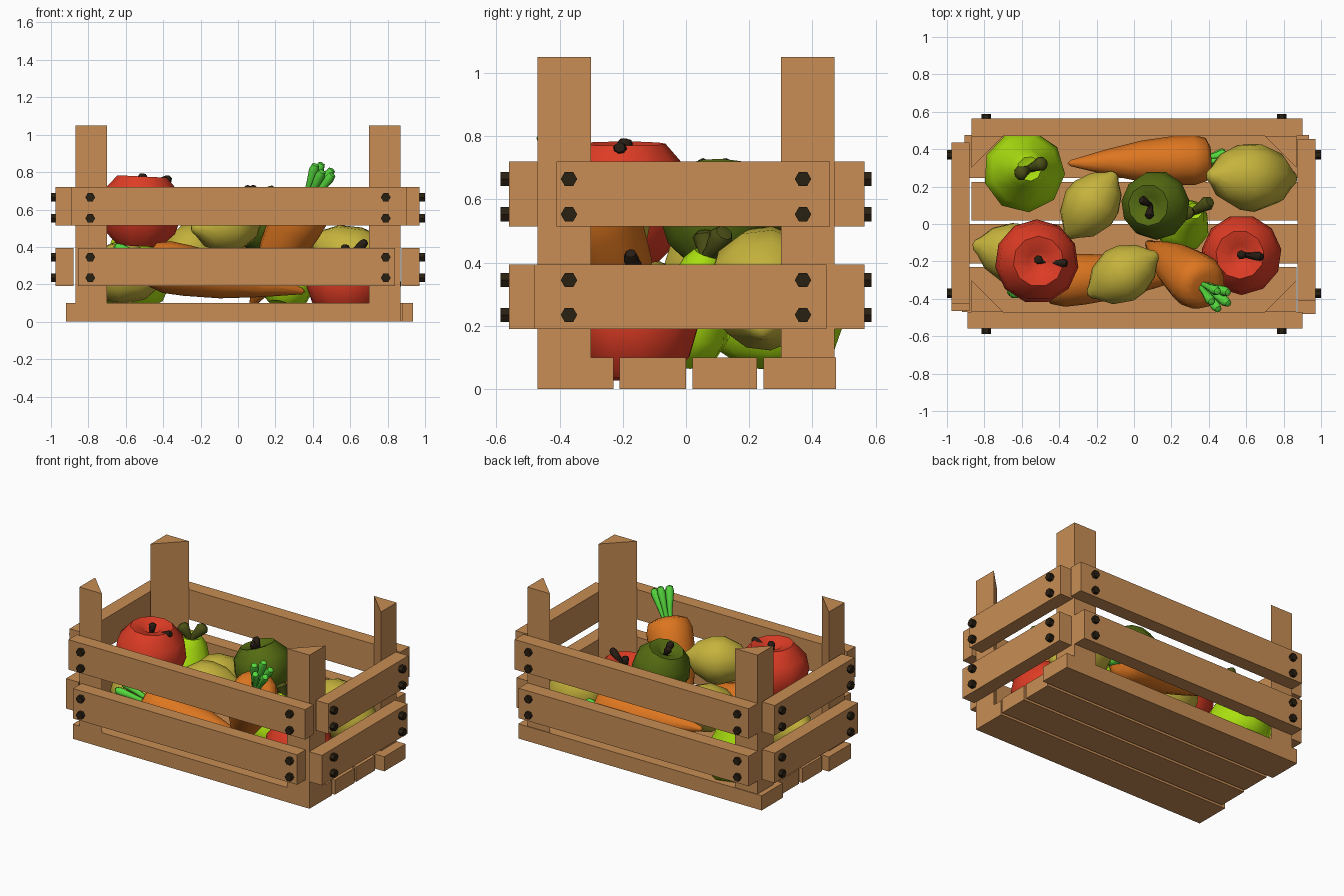
import bpy, bmesh, math
from mathutils import Vector, Matrix

cube = bpy.data.objects.get("Cube")
if cube:
    bpy.data.objects.remove(cube, do_unlink=True)


def material(name, rgb):
    m = bpy.data.materials.new(name)
    m.use_nodes = True
    m.diffuse_color = (*rgb, 1)
    m.node_tree.nodes["Principled BSDF"].inputs["Base Color"].default_value = (*rgb, 1)
    return m


wood = material("wood", (0.58, 0.27, 0.09))
iron = material("dark iron", (0.022, 0.014, 0.006))
red = material("apple red", (0.73, 0.045, 0.018))
green = material("apple green", (0.09, 0.15, 0.006))
lime = material("pear lime", (0.4, 0.74, 0.005))
yellow = material("lemon yellow", (0.56, 0.45, 0.045))
orange = material("carrot orange", (0.72, 0.18, 0.014))
leaf = material("leaf green", (0.09, 0.68, 0.045))
brown = material("stem brown", (0.02, 0.012, 0.007))
olive = material("stem olive", (0.07, 0.08, 0.008))


def finish(name, bm, mat, smooth=0):
    bmesh.ops.recalc_face_normals(bm, faces=bm.faces[:])
    mesh = bpy.data.meshes.new(name)
    bm.to_mesh(mesh)
    bm.free()
    mesh.materials.append(mat)
    ob = bpy.data.objects.new(name, mesh)
    bpy.context.collection.objects.link(ob)
    if smooth:
        bpy.ops.object.select_all(action='DESELECT')
        ob.select_set(True)
        bpy.context.view_layer.objects.active = ob
        bpy.ops.object.shade_smooth_by_angle(angle=math.radians(smooth))
    return ob


def board(name, x, y, z):
    bm = bmesh.new()
    bmesh.ops.create_cube(bm, size=1)
    for v in bm.verts:
        v.co = [r[0] if c < 0 else r[1] for r, c in zip((x, y, z), v.co)]
    return finish(name, bm, wood)


def lathe(name, profile, base, tip, radius, segs, mat, smooth=50):
    """Spin a profile of (radius, position) pairs along the line base to tip."""
    base, tip = Vector(base), Vector(tip)
    axis = tip - base
    bm = bmesh.new()
    pts = [bm.verts.new((r * radius, 0, t * axis.length)) for r, t in profile]
    edges = [bm.edges.new(p) for p in zip(pts, pts[1:])]
    bmesh.ops.spin(bm, geom=pts + edges, cent=(0, 0, 0), axis=(0, 0, 1),
                   angle=math.tau, steps=segs, use_duplicate=False)
    bmesh.ops.remove_doubles(bm, verts=bm.verts[:], dist=0.0005)
    turn = axis.to_track_quat('Z', 'Y').to_matrix().to_4x4()
    bm.transform(Matrix.Translation(base) @ turn)
    return finish(name, bm, mat, smooth)


# Triangular corner posts
for sx in (-1, 1):
    for sy in (-1, 1):
        bm = bmesh.new()
        corner = [(0.87, 0.47), (0.70, 0.47), (0.87, 0.30)]
        face = bm.faces.new([bm.verts.new((sx * x, sy * y, 0)) for x, y in corner])
        top = bmesh.ops.extrude_face_region(bm, geom=[face])["geom"]
        bmesh.ops.translate(bm, vec=(0, 0, 1.05),
                            verts=[g for g in top if isinstance(g, bmesh.types.BMVert)])
        finish("corner_post", bm, wood)

# Floor boards
for x0, x1, y0, y1 in [(-0.92, 0.87, -0.47, -0.23), (-0.88, 0.88, -0.21, 0),
                       (-0.87, 0.88, 0.02, 0.225), (-0.905, 0.935, 0.245, 0.475)]:
    board("floor_board", (x0, x1), (y0, y1), (0, 0.1))

# Side slats in two rows
low, high = (0.19, 0.395), (0.515, 0.72)
board("front_slat_low", (-0.855, 0.84), (-0.56, -0.47), low)
board("front_slat_high", (-0.89, 0.90), (-0.56, -0.47), high)
board("back_slat_low", (-0.87, 0.87), (0.47, 0.565), low)
board("back_slat_high", (-0.87, 0.90), (0.47, 0.565), high)
board("left_slat_low", (0.875, 0.97), (-0.48, 0.445), low)
board("left_slat_high", (0.875, 0.97), (-0.41, 0.455), high)
board("right_slat_low", (-0.975, -0.88), (-0.465, 0.435), low)
board("right_slat_high", (-0.975, -0.88), (-0.425, 0.435), high)

# Hexagonal bolts
rod = [(0, 0), (1, 0), (1, 1), (0, 1)]
for z in (0.235, 0.345, 0.553, 0.665):
    for s in (-1, 1):
        for t in (-1, 1):
            lathe("bolt", rod, (s * 0.79, t * 0.54, z), (s * 0.79, t * 0.587, z), 0.026, 6, iron, 0)
            lathe("bolt", rod, (s * 0.95, t * 0.37, z), (s * 1.0, t * 0.37, z), 0.026, 6, iron, 0)

STALK = [(0, 0), (0.5, 0), (0.65, 0.4), (1, 0.85), (0.7, 1), (0, 1.04)]
APPLE = [(0, 0.08), (0.5, 0), (0.85, 0.2), (1, 0.5), (0.93, 0.77),
         (0.6, 1), (0.25, 0.95), (0, 0.82)]
LEMON = [(0, 0), (0.18, 0.03), (0.3, 0.08), (0.74, 0.22), (1, 0.46),
         (0.95, 0.62), (0.66, 0.82), (0.28, 0.93), (0.16, 0.98), (0, 1)]
PEAR = [(0, 0.04), (0.45, 0), (0.88, 0.13), (1, 0.32), (0.85, 0.52),
        (0.55, 0.74), (0.46, 0.9), (0.3, 1), (0, 0.94)]
CARROT = [(0, 0), (0.12, 0.02), (0.5, 0.27), (0.82, 0.52), (0.97, 0.75),
          (1, 0.88), (0.85, 0.97), (0.5, 1), (0, 0.98)]


# Apples with forked stems
def apple(name, center, radius, mat, lean, stems):
    c, up = Vector(center), Vector(lean).normalized()
    lathe(name, APPLE, c - up * radius * 0.83, c + up * radius * 0.83, radius, 11, mat)
    foot = c + up * radius * 0.55
    for s in stems:
        lathe(name + "_stem", STALK, foot, c + Vector(s), 0.025, 7, brown)


apple("red_apple_high", (-0.52, -0.20, 0.59), 0.225, red, (0.05, 0, 1),
      [(0.16, -0.01, 0.175), (0.01, 0.01, 0.2)])
apple("red_apple_low", (0.575, -0.165, 0.21), 0.215, red, (-0.05, 0, 1),
      [(0.11, -0.01, 0.22), (0.0, 0.0, 0.2)])
apple("green_apple", (0.12, 0.10, 0.55), 0.185, green, (-0.3, 0, 1),
      [(-0.04, -0.06, 0.17), (-0.08, 0.03, 0.17)])

# Lemons
for center, axis, half, radius in [
        ((-0.23, 0.10, 0.38), (0.6, 0.8, 0.1), 0.22, 0.155),
        ((-0.06, -0.27, 0.52), (0.85, 0.5, 0.1), 0.22, 0.155),
        ((0.63, 0.25, 0.32), (-0.82, 0.03, 0.5), 0.28, 0.185),
        ((-0.62, -0.16, 0.26), (-0.95, 0.2, 0.1), 0.25, 0.17)]:
    c, d = Vector(center), Vector(axis).normalized() * half
    lathe("lemon", LEMON, c - d, c + d, radius, 11, yellow)


# Pears
def pear(base, tip, radius):
    base, tip = Vector(base), Vector(tip)
    lathe("pear", PEAR, base, tip, radius, 9, lime)
    up = (tip - base).normalized()
    for side in (Vector((-0.06, -0.03, 0)), Vector((0.07, 0.03, 0))):
        lathe("pear_stem", STALK, tip - up * 0.03, tip + up * 0.07 + side, 0.04, 8, olive)


pear((-0.60, 0.275, 0.07), (-0.56, 0.295, 0.51), 0.22)
pear((0.23, -0.04, 0.09), (0.32, 0.07, 0.43), 0.15)


# Carrots with a fan of leaf stalks
def carrot(tip, crown, radius, length, spread):
    tip, crown = Vector(tip), Vector(crown)
    lathe("carrot", CARROT, tip, crown, radius, 12, orange)
    up = (crown - tip).normalized()
    side = up.orthogonal().normalized()
    other = up.cross(side)
    for i in range(5):
        a = math.tau * i / 5
        out = (side * math.cos(a) + other * math.sin(a)) * spread
        lathe("carrot_leaf", STALK, crown - up * 0.02 + out * 0.3,
              crown + up * length + out, 0.027, 8, leaf)


carrot((-0.355, 0.325, 0.35), (0.41, 0.345, 0.31), 0.135, 0.08, 0.04)
carrot((0.07, -0.10, 0.08), (0.38, -0.34, 0.66), 0.15, 0.19, 0.055)
carrot((0.36, -0.25, 0.16), (-0.48, -0.31, 0.31), 0.14, 0.19, 0.06)
